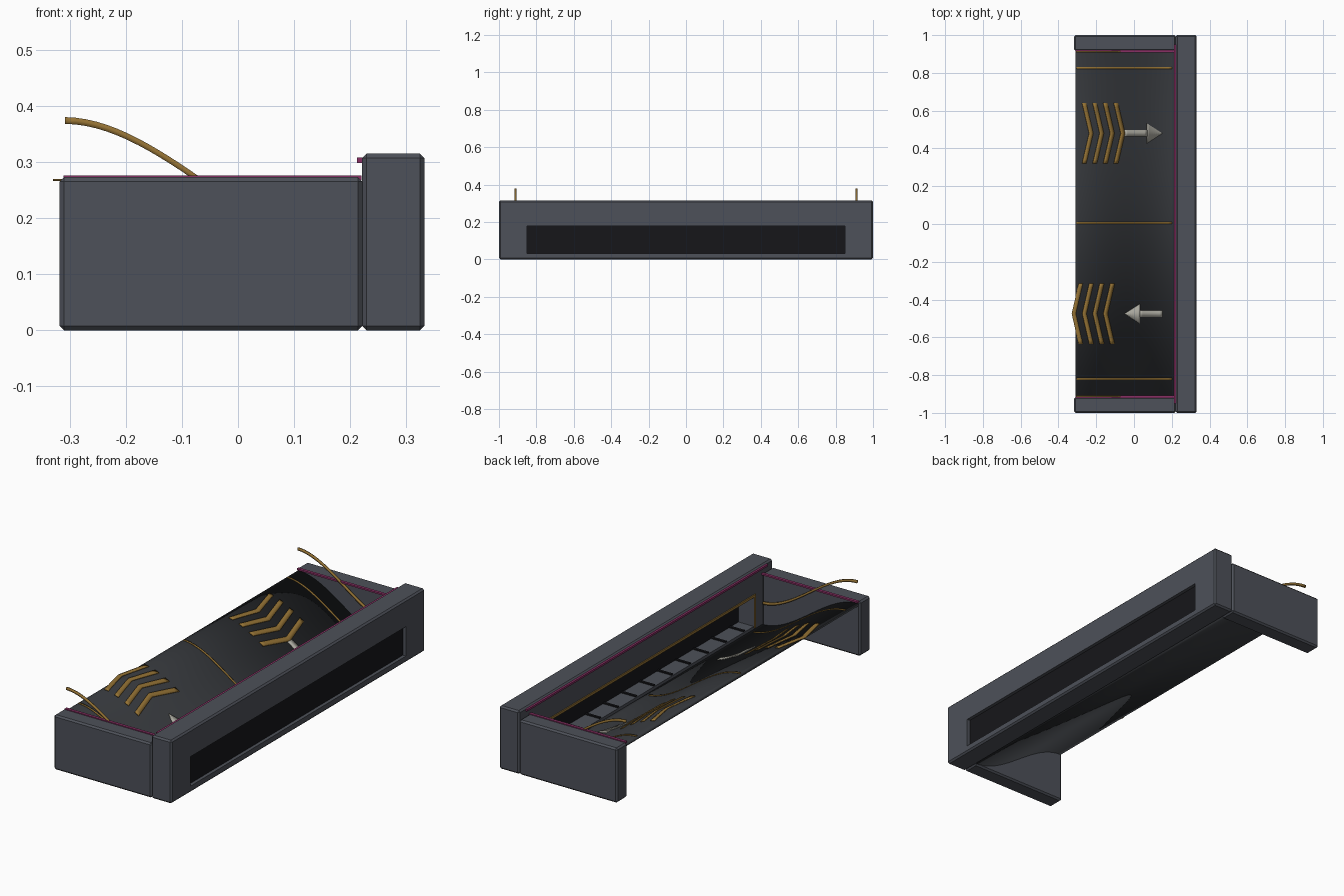
import bpy, math

if "Cube" in bpy.data.objects:
    bpy.data.objects.remove(bpy.data.objects["Cube"])

def material(name, r, g, b):
    m = bpy.data.materials.new(name)
    m.diffuse_color = (r, g, b, 1)
    m.use_nodes = True
    m.node_tree.nodes["Principled BSDF"].inputs["Base Color"].default_value = m.diffuse_color
    return m

GREY = material("panel grey", .075, .082, .1)
DARK = material("ramp dark", .033, .036, .041)
BLACK = material("slot black", .008, .008, .01)
GOLD = material("ochre", .3, .17, .035)
PINK = material("magenta", .25, .03, .13)
PALE = material("pale", .42, .41, .36)

def box(name, lo, hi, mat, bevel=0):
    bpy.ops.mesh.primitive_cube_add(size=1, location=[(a + b) / 2 for a, b in zip(lo, hi)])
    o = bpy.context.object
    o.name = name
    o.scale = [b - a for a, b in zip(lo, hi)]
    bpy.ops.object.transform_apply(location=False, rotation=False, scale=True)
    o.data.materials.append(mat)
    if bevel:
        m = o.modifiers.new("bevel", "BEVEL")
        m.width = bevel
        m.segments = 1
    return o

def ramp_z(x):
    # S-curve: flat at the outer lip, flat again at the slot
    t = min(1, max(0, (x + .31) / .53))
    return .265 - .245 * (3 * t * t - 2 * t ** 3)

def sheet(name, fn, nu, nv, thick, mat):
    # thin solid made from a (u, v) surface function
    verts = [fn(i / nu, j / nv) for i in range(nu + 1) for j in range(nv + 1)]
    w = nv + 1
    faces = [(i * w + j, (i + 1) * w + j, (i + 1) * w + j + 1, i * w + j + 1)
             for i in range(nu) for j in range(nv)]
    me = bpy.data.meshes.new(name)
    me.from_pydata(verts, [], faces)
    o = bpy.data.objects.new(name, me)
    bpy.context.collection.objects.link(o)
    me.materials.append(mat)
    m = o.modifiers.new("thickness", "SOLIDIFY")
    m.thickness = thick
    m.offset = 0
    bpy.context.view_layer.objects.active = o
    bpy.ops.object.select_all(action='DESELECT')
    o.select_set(True)
    bpy.ops.object.shade_smooth_by_angle()
    return o

# back wall with the long slot cut through
wall = box("back_wall", (.221, -1, 0), (.332, 1, .315), GREY, .008)
cutter = box("slot_cutter", (.1, -.85, .033), (.45, .85, .18), GREY)
cutter.hide_render = True
cutter.hide_set(True)
cut = wall.modifiers.new("slot", "BOOLEAN")
cut.object = cutter
cut.solver = 'EXACT'
box("slot_panel", (.305, -.85, .033), (.315, .85, .18), BLACK)

# dividers on the slot floor
for i in range(12):
    y = -.78 + i * 1.56 / 11
    box("slot_divider", (.225, y - .006, .033), (.305, y + .006, .039), BLACK)

# ochre trim around the inner side of the slot
box("slot_trim_top", (.216, -.862, .18), (.223, .862, .192), GOLD)
for s in (-1, 1):
    y0, y1 = sorted((s * .85, s * .862))
    box("slot_trim_side", (.216, y0, .025), (.223, y1, .18), GOLD)

# magenta strip along the back wall
box("wall_strip", (.212, -.95, .298), (.223, .95, .308), PINK)

# curved ramp
sheet("ramp", lambda u, v: (-.31 + .53 * u, -.918 + 1.836 * v, ramp_z(-.31 + .53 * u) - .007),
      32, 1, .012, DARK)

# side walls with their trims
for s in (-1, 1):
    y0, y1 = sorted((s * .917, s))
    box("side_wall", (-.318, y0, 0), (.222, y1, .273), GREY, .008)
    y0, y1 = sorted((s * .908, s * .922))
    box("side_strip", (-.311, y0, .268), (.22, y1, .276), PINK)
    sheet("side_curve_stripe",
          lambda u, v: (-.308 + .52 * u, s * .912, ramp_z(-.308 + .52 * u) + .103 + .012 * v),
          28, 1, .009, GOLD)

# thin lines across the ramp
for y in (-.82, .005, .825):
    sheet("ramp_line",
          lambda u, v: (-.305 + .505 * u, y - .005 + .01 * v, ramp_z(-.305 + .505 * u) + .002),
          28, 1, .003, GOLD)

# chevrons and arrows: +1 points to the slot, -1 points away from it
def chevron(x_end, yc, d):
    def fn(u, v):
        x = x_end + d * .037 * (1 - abs(2 * u - 1)) + .022 * v
        return (x, yc + (u - .5) * .32, ramp_z(x) + .003)
    sheet("chevron", fn, 16, 2, .004, GOLD)

def arrow(yc, d):
    def at(t, w):
        x = .05 + d * t
        return (x, yc + w, ramp_z(x) + .003)
    sheet("arrow_shaft", lambda u, v: at(-.1 + .12 * u, (v - .5) * .034), 8, 1, .004, PALE)
    sheet("arrow_head", lambda u, v: at(.018 + .082 * u, (v - .5) * .105 * (1.001 - u)), 8, 1, .004, PALE)

for yc, d, start in ((.48, 1, -.275), (-.475, -1, -.293)):
    for i in range(4):
        chevron(start + i * .056, yc, d)
    arrow(yc, d)
